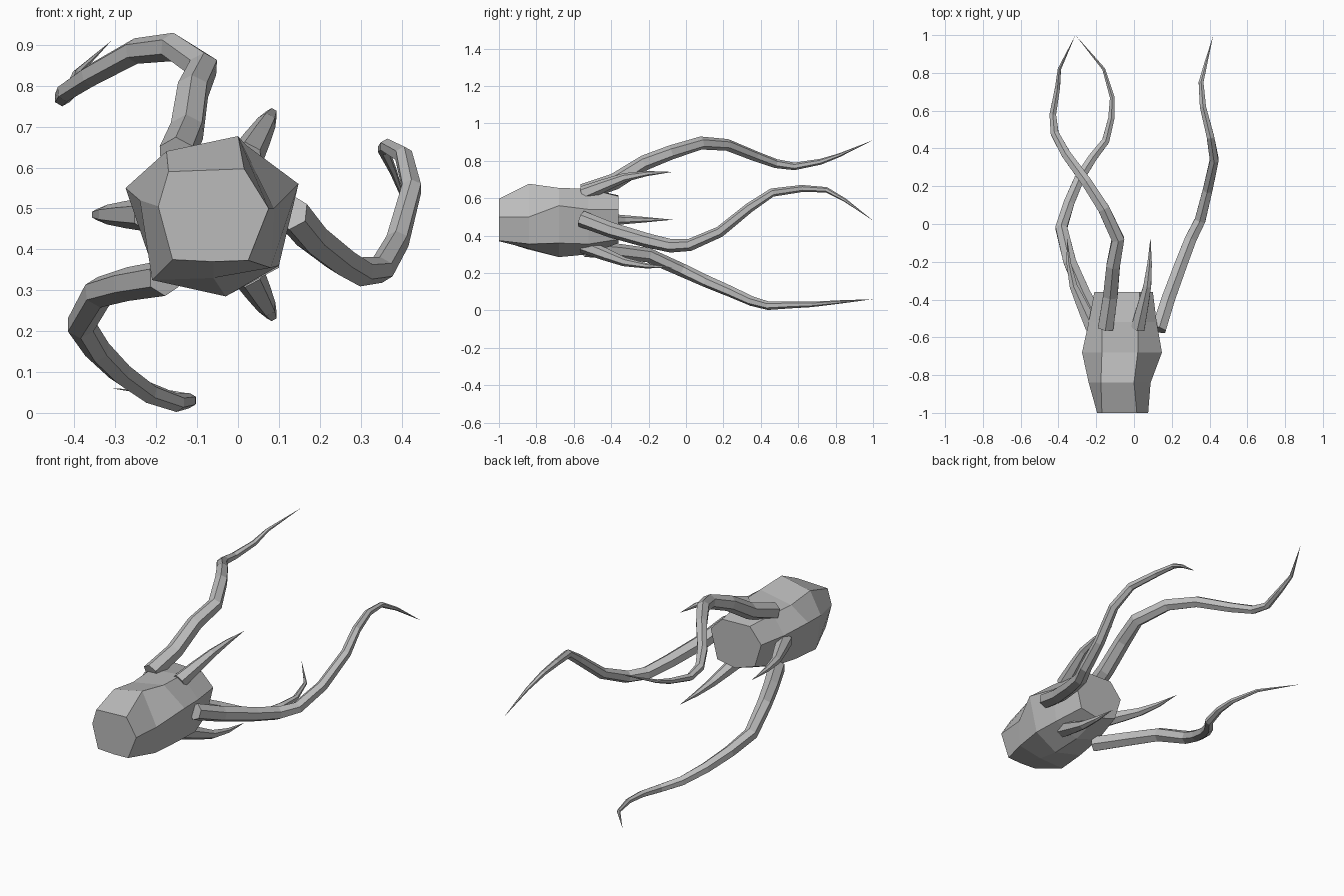
import bpy, bmesh, math
from mathutils import Vector

if "Cube" in bpy.data.objects:
    bpy.data.objects.remove(bpy.data.objects["Cube"])

grey = bpy.data.materials.new("plain grey")
grey.diffuse_color = (0.5, 0.5, 0.5, 1)
grey.use_nodes = True
grey.node_tree.nodes["Principled BSDF"].inputs["Base Color"].default_value = grey.diffuse_color


def make(name, rings, tip=None):
    """Skin a list of vertex rings; close with a cap or a point."""
    bm = bmesh.new()
    loops = [[bm.verts.new(p) for p in r] for r in rings]
    n = len(loops[0])
    for a, b in zip(loops, loops[1:]):
        for i in range(n):
            j = (i + 1) % n
            bm.faces.new((a[i], a[j], b[j], b[i]))
    bm.faces.new(loops[0])
    if tip is None:
        bm.faces.new(loops[-1])
    else:
        t = bm.verts.new(tip)
        for i in range(n):
            bm.faces.new((loops[-1][i], loops[-1][(i + 1) % n], t))
    bmesh.ops.recalc_face_normals(bm, faces=bm.faces)
    me = bpy.data.meshes.new(name)
    bm.to_mesh(me)
    bm.free()
    me.materials.append(grey)
    ob = bpy.data.objects.new(name, me)
    bpy.context.collection.objects.link(ob)
    return ob


def tube(name, path, radius, sides, power):
    """Tapering tube along a path, ending in a point."""
    pts = [Vector(p) for p in path]
    rings = []
    for k, p in enumerate(pts[:-1]):
        d = (pts[k + 1] - pts[max(k - 1, 0)]).normalized()
        u = d.cross(Vector((0, 0, 1))).normalized()
        v = u.cross(d)
        r = radius * (1 - k / (len(pts) - 1)) ** power
        rings.append([p + r * (math.cos(a) * u + math.sin(a) * v)
                      for a in (math.tau * (i + 0.5) / sides for i in range(sides))])
    make(name, rings, pts[-1])


# Lumpy seven-sided body: (y, outline in x and z)
body = [
    (-1.00, [(.075, .50), (.015, .597), (-.17, .59), (-.195, .505), (-.16, .375), (-.06, .37), (.025, .373)]),
    (-.84, [(.088, .50), (0, .677), (-.175, .64), (-.24, .52), (-.21, .325), (-.06, .33), (.08, .355)]),
    (-.68, [(.148, .56), (.02, .655), (-.17, .62), (-.275, .55), (-.20, .33), (-.03, .285), (.10, .36)]),
    (-.52, [(.12, .54), (.02, .65), (-.17, .63), (-.24, .53), (-.19, .35), (-.04, .30), (.10, .355)]),
    (-.36, [(.10, .54), (.03, .61), (-.14, .615), (-.21, .53), (-.17, .40), (-.05, .36), (.06, .38)]),
]
make("body", [[(x, y, z) for x, z in ring] for y, ring in body])

# Three long wavy tentacles
tube("top_tentacle", [
    (-.15, -.55, .63), (-.125, -.38, .69), (-.11, -.22, .79), (-.085, -.08, .845),
    (-.16, .08, .895), (-.25, .22, .885), (-.36, .37, .825), (-.42, .48, .785),
    (-.43, .58, .77), (-.405, .72, .795), (-.395, .82, .83), (-.31, 1, .91)], .047, 6, .65)
tube("right_tentacle", [
    (.13, -.56, .49), (.18, -.40, .43), (.25, -.21, .375), (.30, -.08, .345),
    (.35, .02, .35), (.39, .18, .42), (.425, .34, .55), (.405, .46, .63),
    (.365, .62, .652), (.355, .75, .645), (.38, .85, .59), (.42, 1, .48)], .044, 6, .65)
tube("lower_tentacle", [
    (-.18, -.54, .33), (-.27, -.36, .315), (-.34, -.20, .295), (-.385, -.02, .215),
    (-.345, .11, .155), (-.29, .24, .10), (-.22, .35, .05), (-.15, .44, .025),
    (-.12, .56, .03), (-.115, .67, .032), (-.16, .82, .045), (-.31, 1, .06)], .044, 6, .65)

# Three short curved spikes set between the tentacles
for name, deg in (("upper", 60), ("left", 180), ("lower", 300)):
    a = math.radians(deg)
    tube(name + "_spike",
         [(-.06 + r * math.cos(a), y, .485 + r * math.sin(a))
          for r, y in ((.16, -.55), (.215, -.43), (.26, -.33), (.285, -.21), (.295, -.07))],
         .042, 6, .8)
